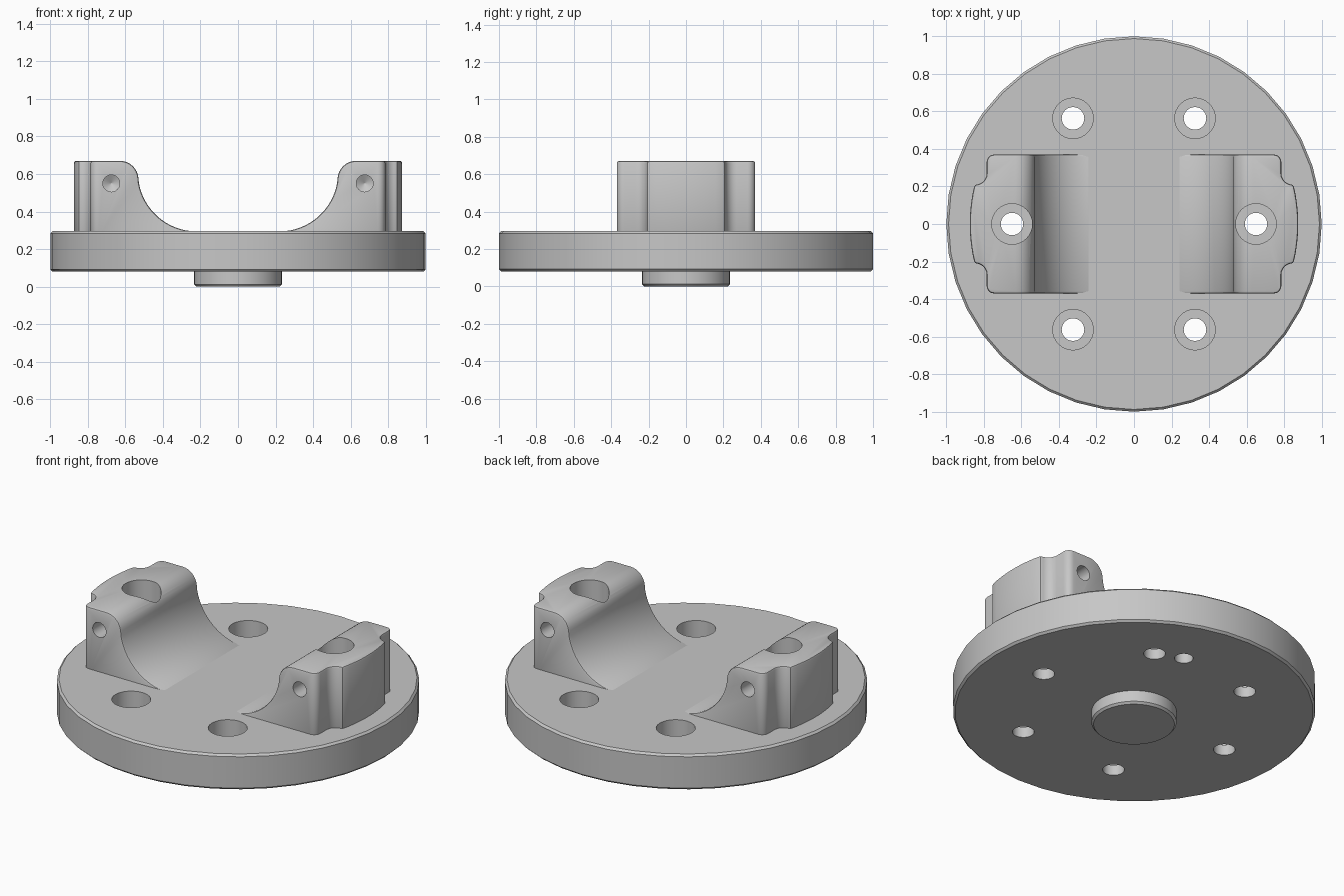
import bpy, bmesh
from math import sin, cos, pi, radians
from mathutils import Matrix

cube = bpy.data.objects.get("Cube")
if cube:
    bpy.data.objects.remove(cube)

grey = bpy.data.materials.new("machined_grey")
grey.use_nodes = True
colour = (0.57, 0.57, 0.57, 1)
grey.diffuse_color = colour
grey.node_tree.nodes["Principled BSDF"].inputs["Base Color"].default_value = colour


def make_object(name, bm, matrix):
    bm.transform(matrix)
    bmesh.ops.recalc_face_normals(bm, faces=bm.faces)
    mesh = bpy.data.meshes.new(name)
    bm.to_mesh(mesh)
    bm.free()
    mesh.materials.append(grey)
    obj = bpy.data.objects.new(name, mesh)
    bpy.context.collection.objects.link(obj)
    return obj


def lathe(name, profile, sides, matrix=Matrix()):
    """Closed solid turned round z from (radius, height) points."""
    bm = bmesh.new()
    rings = []
    for r, z in profile:
        rings.append([bm.verts.new((r * cos(2 * pi * i / sides),
                                    r * sin(2 * pi * i / sides), z))
                      for i in range(sides)])
    for low, high in zip(rings, rings[1:]):
        for i in range(sides):
            j = (i + 1) % sides
            bm.faces.new((low[i], low[j], high[j], high[i]))
    bm.faces.new(rings[0][::-1])
    bm.faces.new(rings[-1])
    return make_object(name, bm, matrix)


def prism(name, points, low, high, matrix=Matrix()):
    """Outline in the xy plane, extruded along z."""
    bm = bmesh.new()
    bottom = [bm.verts.new((x, y, low)) for x, y in points]
    top = [bm.verts.new((x, y, high)) for x, y in points]
    bm.faces.new(bottom[::-1])
    bm.faces.new(top)
    for i in range(len(points)):
        bm.faces.new((bottom[i - 1], bottom[i], top[i], top[i - 1]))
    return make_object(name, bm, matrix)


def arc(cx, cy, r, start, end, steps):
    angles = [radians(start + (end - start) * i / steps) for i in range(steps + 1)]
    return [(cx + r * cos(a), cy + r * sin(a)) for a in angles]


def apply_modifier(obj, kind, **settings):
    mod = obj.modifiers.new(kind.lower(), kind)
    for key, value in settings.items():
        setattr(mod, key, value)
    bpy.context.view_layer.objects.active = obj
    bpy.ops.object.modifier_apply(modifier=mod.name)


def combine(obj, other, operation):
    apply_modifier(obj, "BOOLEAN", operation=operation, object=other, solver="EXACT")
    bpy.data.objects.remove(other)


def cut_bolt_hole(obj, degrees):
    """Counterbored through hole on the bolt circle."""
    a = radians(degrees)
    place = Matrix.Translation((0.65 * cos(a), 0.65 * sin(a), 0))
    combine(obj, lathe("bolt_cutter", [(0.06, -0.1), (0.06, 0.145), (0.108, 0.145),
                                       (0.108, 0.9)], 32, place), "DIFFERENCE")


def smooth(obj):
    bpy.ops.object.select_all(action="DESELECT")
    obj.select_set(True)
    bpy.context.view_layer.objects.active = obj
    bpy.ops.object.shade_smooth_by_angle(angle=radians(30))


# Round flange with a locating boss underneath
flange = lathe("flange", [(0.223, 0), (0.235, 0.012), (0.235, 0.08), (0.988, 0.08),
                          (1, 0.092), (1, 0.283), (0.988, 0.295)], 40)
for i in range(6):
    cut_bolt_hole(flange, 60 * i)

# Blind dowel hole underneath
a = radians(75)
combine(flange, lathe("dowel_cutter", [(0.052, -0.1), (0.052, 0.2)], 24,
                      Matrix.Translation((0.65 * cos(a), 0.65 * sin(a), 0))),
        "DIFFERENCE")
smooth(flange)

# Saddle leg: swept side profile trimmed by the stepped plan outline
saddle = arc(0.22, 0.607, 0.313, -90, -5.2, 16)[:-1]
shoulder = arc(0.63, 0.57, 0.1, 174.8, 90, 8)
profile = saddle + shoulder + [(1, 0.67), (1, 0.25), (0.22, 0.25)]
upright = Matrix.Rotation(pi / 2, 4, "X")

half = (arc(0.745, 0.33, 0.04, 90, 0, 5)
        + arc(0.845, 0.27, 0.06, 180, 270, 6)[:-1]
        + arc(0, 0, 0.875, 13.8, 0, 4))
plan = [(0.1, -0.37)] + [(x, -y) for x, y in half] + half[-2::-1] + [(0.1, 0.37)]

for side, name in ((1, "left_leg"), (-1, "right_leg")):
    leg = prism(name, [(side * x, z) for x, z in profile], -0.6, 0.6, upright)
    trim = prism("plan_trim", [(side * x, y) for x, y in plan], 0.1, 0.9)
    combine(leg, trim, "INTERSECT")
    apply_modifier(leg, "BEVEL", width=0.012, segments=2, limit_method="ANGLE",
                   angle_limit=radians(35))
    cut_bolt_hole(leg, 0 if side > 0 else 180)

    # Drilled holes with pointed ends, front and back
    for face in (-1, 1):
        place = (Matrix.Translation((side * 0.675, face * 0.37, 0.55))
                 @ Matrix.Rotation(face * pi / 2, 4, "X"))
        drill = lathe("drill_cutter", [(0.045, -0.1), (0.045, 0.11), (0.002, 0.135)],
                      24, place)
        combine(leg, drill, "DIFFERENCE")
    smooth(leg)
